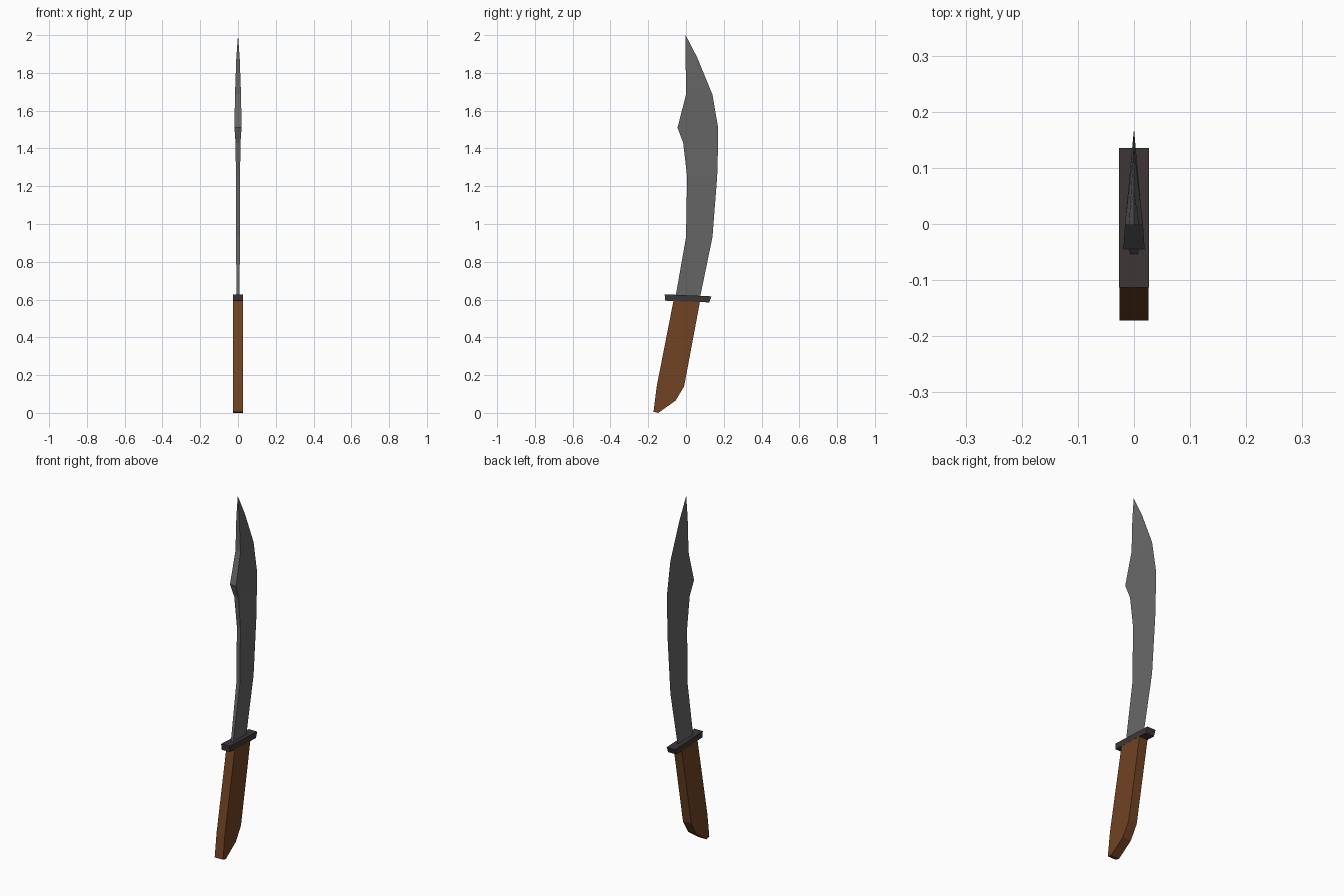
import bpy, bmesh

if "Cube" in bpy.data.objects:
    bpy.data.objects.remove(bpy.data.objects["Cube"])


def material(name, rgb):
    m = bpy.data.materials.new(name)
    m.diffuse_color = (*rgb, 1)
    m.use_nodes = True
    m.node_tree.nodes["Principled BSDF"].inputs["Base Color"].default_value = m.diffuse_color
    return m


def finish(name, bm, mat):
    bmesh.ops.recalc_face_normals(bm, faces=bm.faces)
    me = bpy.data.meshes.new(name)
    bm.to_mesh(me)
    bm.free()
    me.materials.append(mat)
    ob = bpy.data.objects.new(name, me)
    bpy.context.collection.objects.link(ob)
    return ob


def slab(name, profile, half, mat):
    """Extrude a (y, z) outline along x, centred on x = 0."""
    bm = bmesh.new()
    face = bm.faces.new([bm.verts.new((-half, y, z)) for y, z in profile])
    geom = bmesh.ops.extrude_face_region(bm, geom=[face])["geom"]
    verts = [v for v in geom if isinstance(v, bmesh.types.BMVert)]
    bmesh.ops.translate(bm, verts=verts, vec=(2 * half, 0, 0))
    return finish(name, bm, mat)


steel = material("dark steel", (0.135, 0.135, 0.135))
iron = material("guard iron", (0.046, 0.036, 0.036))
wood = material("brown wood", (0.165, 0.057, 0.017))

# Grip with angled pommel
slab("grip", [(-0.065, 0.60), (0.075, 0.595), (-0.01, 0.14), (-0.055, 0.065),
              (-0.147, 0.0), (-0.172, 0.006), (-0.155, 0.14)], 0.026, wood)

# Slightly tilted cross guard
slab("guard", [(-0.113, 0.628), (0.135, 0.617), (0.123, 0.585), (-0.11, 0.594)],
     0.0265, iron)

# Blade: wedge sections (height, spine y, edge y, spine half thickness) to a point
sections = [(0.60, -0.058, 0.072, 0.007), (0.93, 0.0, 0.14, 0.011),
            (1.25, 0.006, 0.165, 0.011), (1.43, -0.015, 0.17, 0.013),
            (1.51, -0.045, 0.17, 0.019), (1.685, 0.0, 0.14, 0.016),
            (1.88, -0.002, 0.06, 0.009)]
bm = bmesh.new()
rings = [[bm.verts.new(p) for p in ((-t, s, z), (t, s, z), (0, e, z))]
         for z, s, e, t in sections]
tip = bm.verts.new((0, -0.002, 2.0))
bm.faces.new(rings[0])
for a, b in zip(rings, rings[1:]):
    for i in range(3):
        j = (i + 1) % 3
        bm.faces.new((a[i], a[j], b[j], b[i]))
for i in range(3):
    bm.faces.new((rings[-1][i], rings[-1][(i + 1) % 3], tip))
finish("blade", bm, steel)
